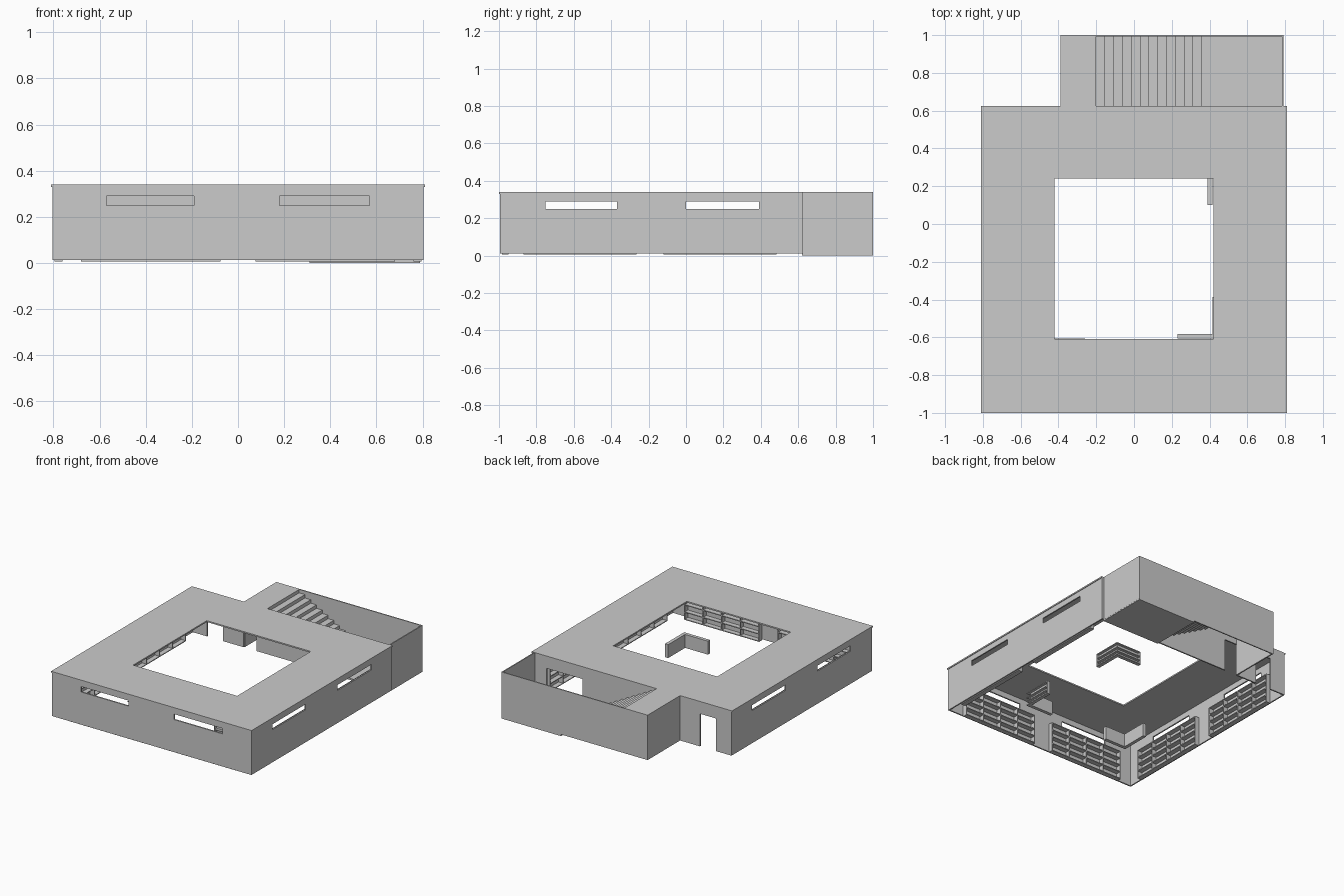
import bpy, bmesh
from mathutils import Vector

if "Cube" in bpy.data.objects:
    bpy.data.objects.remove(bpy.data.objects["Cube"])


def make_object(name, bm):
    bmesh.ops.recalc_face_normals(bm, faces=bm.faces)
    mesh = bpy.data.meshes.new(name)
    bm.to_mesh(mesh)
    bm.free()
    obj = bpy.data.objects.new(name, mesh)
    bpy.context.collection.objects.link(obj)
    return obj


def panel(name, axis, pos, u_range, v_range, openings=(), thick=0.01):
    """Flat slab centred on pos along axis, with rectangular openings (u0, u1, v0, v1)."""
    us = sorted({*u_range, *(o[0] for o in openings), *(o[1] for o in openings)})
    vs = sorted({*v_range, *(o[2] for o in openings), *(o[3] for o in openings)})
    place = {'x': lambda u, v: Vector((pos, u, v)),
             'y': lambda u, v: Vector((u, pos, v)),
             'z': lambda u, v: Vector((u, v, pos))}[axis]
    bm = bmesh.new()
    grid = [[bm.verts.new(place(u, v)) for v in vs] for u in us]
    for i in range(len(us) - 1):
        for j in range(len(vs) - 1):
            cu, cv = (us[i] + us[i + 1]) / 2, (vs[j] + vs[j + 1]) / 2
            if any(a < cu < b and c < cv < d for a, b, c, d in openings):
                continue
            bm.faces.new((grid[i][j], grid[i + 1][j], grid[i + 1][j + 1], grid[i][j + 1]))
    loose = [v for v in bm.verts if not v.link_faces]
    bmesh.ops.delete(bm, geom=loose, context='VERTS')
    obj = make_object(name, bm)
    mod = obj.modifiers.new("thickness", 'SOLIDIFY')
    mod.thickness = thick
    mod.offset = 0
    return obj


def boxes(name, specs):
    """One object from boxes given as (x0, x1, y0, y1, z0, z1)."""
    bm = bmesh.new()
    for x0, x1, y0, y1, z0, z1 in specs:
        new = bmesh.ops.create_cube(bm, size=1)['verts']
        bmesh.ops.scale(bm, vec=(x1 - x0, y1 - y0, z1 - z0), verts=new)
        bmesh.ops.translate(bm, vec=((x0 + x1) / 2, (y0 + y1) / 2, (z0 + z1) / 2), verts=new)
    return make_object(name, bm)


BASE, CEIL, TOP = 0.012, 0.33, 0.34
BACK = 0.625

# Roof with the courtyard opening and the stair landing
panel("roof", 'z', 0.335, (-0.81, 0.81), (-1, 1),
      [(-0.42, 0.42, -0.61, 0.24), (-0.81, -0.39, BACK, 1), (-0.2, 0.81, BACK, 1)])

# Outer walls with slot windows and doorways
side_windows = [(-0.75, -0.37, 0.25, 0.29), (0.0, 0.39, 0.25, 0.29)]
for side, s in (("left", -1), ("right", 1)):
    panel(side + "_wall", 'x', s * 0.8, (-0.995, BACK), (BASE, CEIL), side_windows)
panel("front_wall", 'y', -0.99, (-0.805, 0.805), (BASE, CEIL),
      [(-0.57, -0.19, 0.25, 0.29), (0.18, 0.57, 0.25, 0.29)])
panel("back_wall", 'y', BACK - 0.005, (-0.805, 0.805), (BASE, CEIL),
      [(-0.68, -0.55, BASE, 0.25), (-0.385, -0.28, BASE, 0.25), (0.40, 0.69, BASE, 0.25)])

# Sunken stairwell at the back
panel("stairwell_left_wall", 'x', -0.385, (BACK, 0.995), (BASE, CEIL))
panel("stairwell_right_wall", 'x', 0.787, (BACK, 1), (0.006, TOP), thick=0.008)
panel("stairwell_back_wall", 'y', 0.996, (-0.39, 0.79), (BASE, TOP), thick=0.008)
boxes("stairwell_floor", [(0.31, 0.79, BACK - 0.005, 1, 0, BASE)])

# Stairs as a stepped sheet descending to the right
steps, x0, x1 = 13, -0.2, 0.36
rise, run = (TOP - BASE) / steps, (x1 - x0) / (steps - 1)
profile = [(x0, TOP)]
for i in range(steps):
    profile.append((x0 + i * run, TOP - (i + 1) * rise))
    if i < steps - 1:
        profile.append((x0 + (i + 1) * run, TOP - (i + 1) * rise))
bm = bmesh.new()
rows = [[bm.verts.new((x, y, z)) for y in (BACK, 0.992)] for x, z in profile]
for a, b in zip(rows, rows[1:]):
    bm.faces.new((a[0], b[0], b[1], a[1]))
make_object("stairs", bm)


# Wall shelving: uprights and boards; along is 'x' or 'y'
def shelf_unit(name, along, a0, a1, wall, inward, bays=4, height=0.225, depth=0.035):
    d0, d1 = sorted((wall, wall + inward * depth))
    pieces, t = [], 0.006
    for i in range(bays + 1):
        a = a0 + (a1 - a0 - t) * i / bays
        pieces.append((a, a + t, d0, d1, 0.006, height))
    for i in range(5):
        z = 0.006 + (height - 0.006 - t) * i / 4
        pieces.append((a0, a1, d0, d1, z, z + t))
    if along == 'y':
        pieces = [(p[2], p[3], p[0], p[1], p[4], p[5]) for p in pieces]
    return boxes(name, pieces)


for n, (a, b) in enumerate(((-0.68, -0.075), (0.075, 0.68)), 1):
    shelf_unit(f"front_shelf_{n}", 'x', a, b, -0.985, 1)
for n, (a, b) in enumerate(((-0.87, -0.265), (-0.12, 0.485)), 1):
    shelf_unit(f"left_shelf_{n}", 'y', a, b, -0.795, 1)
    shelf_unit(f"right_shelf_{n}", 'y', a, b, 0.795, -1)


# Low L-shaped display stands: two backed arms with three shelves each
def corner_stand(name, cx, cy, dx, dy, len_x, len_y, h=0.11, t=0.025):
    def arm(ex, ey, z0, z1, inset=0):
        xs = sorted((cx + dx * inset, cx + dx * ex))
        ys = sorted((cy + dy * inset, cy + dy * ey))
        return (*xs, *ys, z0, z1)
    pieces = []
    for z in (BASE, 0.04, 0.07, h - 0.006):
        pieces += [arm(len_x, t, z, z + 0.006), arm(t, len_y, z, z + 0.006)]
    pieces += [arm(len_x, t, BASE, h, t - 0.006), arm(t, len_y, BASE, h, t - 0.006)]
    # end caps
    xe = sorted((cx + dx * (len_x - 0.006), cx + dx * len_x))
    ye = sorted((cy + dy * (len_y - 0.006), cy + dy * len_y))
    pieces.append((*xe, *sorted((cy, cy + dy * t)), BASE, h))
    pieces.append((*sorted((cx, cx + dx * t)), *ye, BASE, h))
    return boxes(name, pieces)


corner_stand("stand_front_right", 0.44, -0.607, -1, 1, 0.21, 0.22)
corner_stand("stand_back_right", 0.415, 0.315, -1, -1, 0.21, 0.215)
corner_stand("stand_front_left", -0.45, -0.63, 1, 1, 0.19, 0.22)
